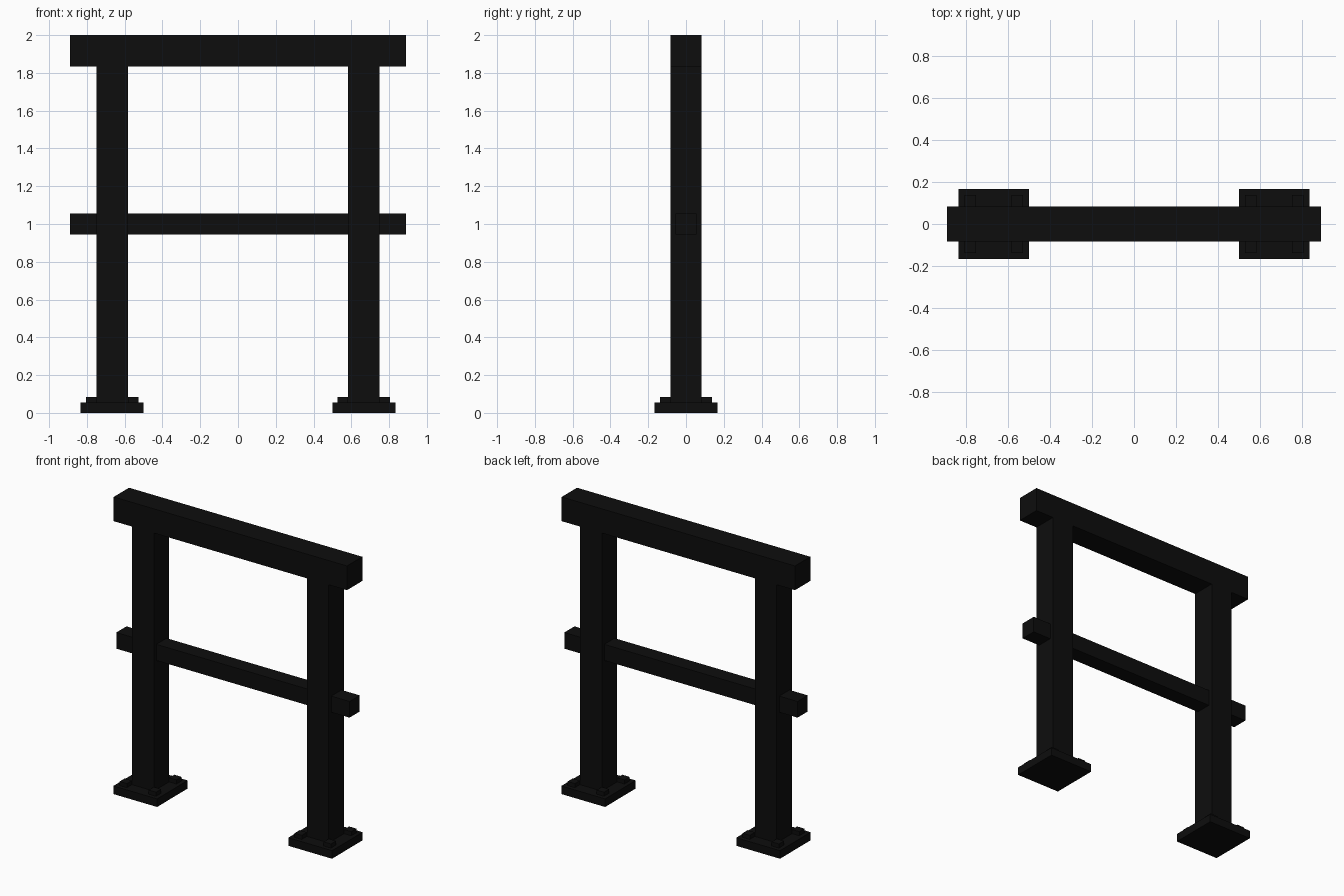
import bpy

cube = bpy.data.objects.get("Cube")
if cube:
    bpy.data.objects.remove(cube, do_unlink=True)

U = 2 / 36  # all parts sit on a regular module

# Single near-black finish
black = bpy.data.materials.new("matte_black")
black.use_nodes = True
colour = (0.004, 0.004, 0.004, 1)
black.diffuse_color = colour
black.node_tree.nodes["Principled BSDF"].inputs["Base Color"].default_value = colour


def box(name, centre, size):
    """Box given by its centre and size in modules; z is the underside."""
    x, y, z = centre
    bpy.ops.mesh.primitive_cube_add(size=1, location=(x * U, y * U, (z + size[2] / 2) * U))
    obj = bpy.context.object
    obj.name = name
    obj.scale = [s * U for s in size]
    bpy.ops.object.transform_apply(location=False, rotation=False, scale=True)
    obj.data.materials.append(black)
    return obj


# Horizontal members
box("top_rail", (0, 0, 33), (32, 3, 3))
box("middle_rail", (0, 0, 17), (32, 2, 2))

# Posts with bolted foot plates
for side, x in (("right", -12), ("left", 12)):
    box(f"{side}_post", (x, 0, 1), (3, 3, 32))
    box(f"{side}_foot_plate", (x, 0, 0), (6, 6, 1))
    for end, dy in (("front", -2), ("back", 2)):
        for edge, dx in (("right", -2), ("left", 2)):
            box(f"{side}_foot_{end}_{edge}_bolt", (x + dx, dy, 1), (1, 1, 0.5))
